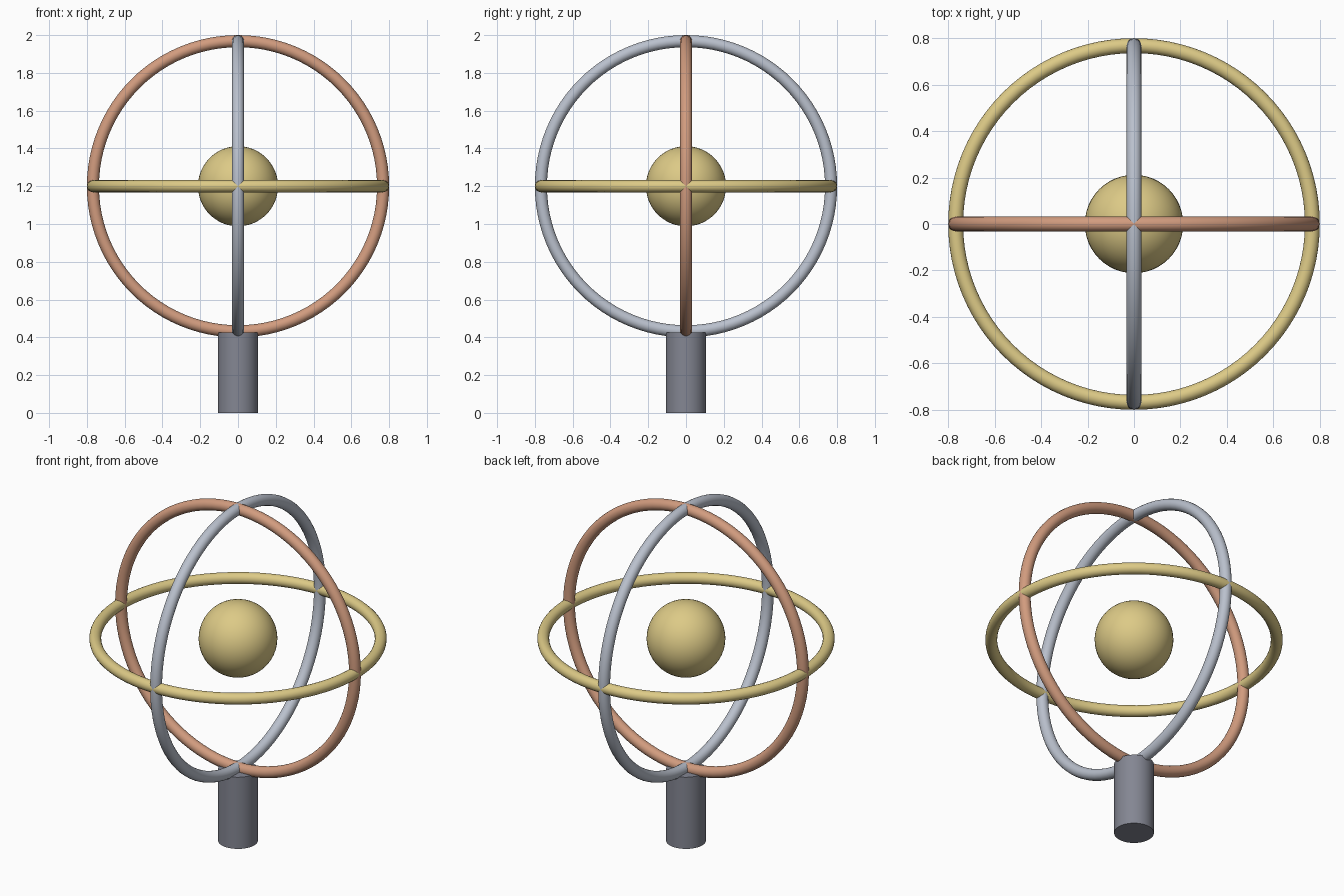
import bpy
import math

cube = bpy.data.objects.get("Cube")
if cube:
    bpy.data.objects.remove(cube, do_unlink=True)

CENTRE = (0, 0, 1.2)
TUBE = 0.032
POST_HEIGHT = 0.425


def material(name, rgb):
    mat = bpy.data.materials.new(name)
    mat.use_nodes = True
    colour = (*rgb, 1)
    mat.diffuse_color = colour
    mat.node_tree.nodes["Principled BSDF"].inputs["Base Color"].default_value = colour
    return mat


def finish(name, mat):
    obj = bpy.context.object
    obj.name = name
    obj.data.materials.append(mat)
    bpy.ops.object.shade_smooth_by_angle(angle=math.radians(40))


gold = material("gold", (0.72, 0.59, 0.24))
copper = material("copper", (0.64, 0.33, 0.21))
silver = material("silver", (0.49, 0.53, 0.61))
steel = material("dark steel", (0.23, 0.24, 0.29))

# Three interlocking rings, one in each main plane
quarter = math.pi / 2
for name, mat, turn in (
    ("horizontal_ring", gold, (0, 0, 0)),
    ("front_ring", copper, (quarter, 0, 0)),
    ("side_ring", silver, (0, quarter, 0)),
):
    bpy.ops.mesh.primitive_torus_add(
        major_radius=0.8 - TUBE, minor_radius=TUBE,
        major_segments=96, minor_segments=20, location=CENTRE, rotation=turn)
    finish(name, mat)

# Floating centre ball
bpy.ops.mesh.primitive_uv_sphere_add(
    radius=0.212, segments=48, ring_count=24, location=CENTRE)
finish("centre_ball", gold)

# Support post
bpy.ops.mesh.primitive_cylinder_add(
    radius=0.107, depth=POST_HEIGHT, vertices=48, location=(0, 0, POST_HEIGHT / 2))
finish("support_post", steel)
